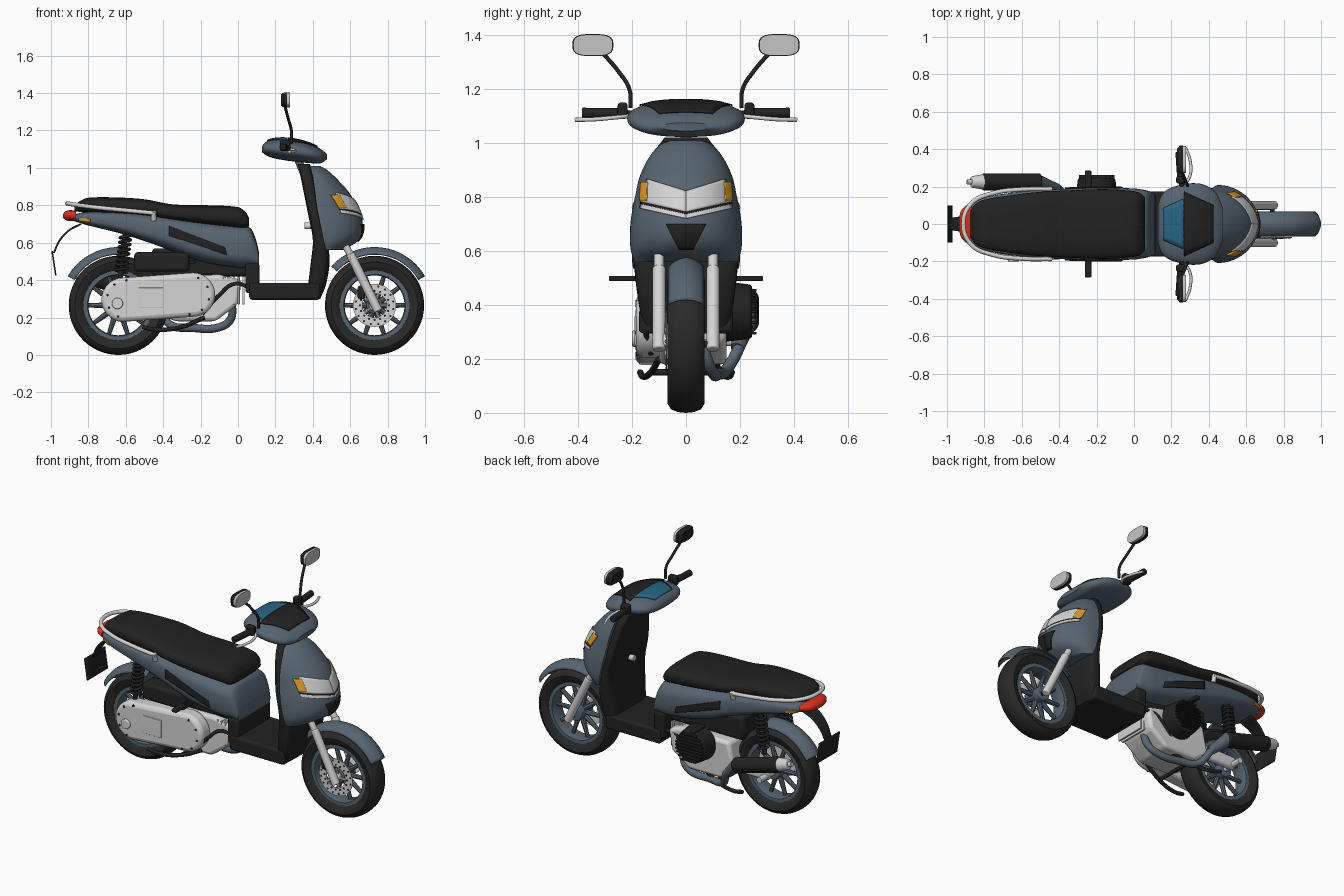
import bpy, bmesh
from math import sin, cos, pi, radians
from mathutils import Vector

cube = bpy.data.objects.get("Cube")
if cube:
    bpy.data.objects.remove(cube)


def material(name, *rgb):
    m = bpy.data.materials.new(name)
    m.use_nodes = True
    m.diffuse_color = (*rgb, 1)
    m.node_tree.nodes["Principled BSDF"].inputs["Base Color"].default_value = (*rgb, 1)
    return m


SLATE = material("slate paint", .095, .13, .165)
BLACK = material("black plastic", .016, .016, .016)
TYRE = material("tyre rubber", .022, .022, .022)
WHITE = material("light metal", .66, .66, .66)
ORANGE = material("orange lens", .7, .33, .025)
RED = material("red lens", .72, .03, .012)
BLUE = material("blue display", .02, .13, .23)
GREY = material("mirror glass", .56, .56, .56)
SIDES = (("near", -1), ("far", 1))


def finish(name, mesh, mat, bevel=0, solid=0):
    mesh.materials.clear()
    mesh.materials.append(mat)
    ob = bpy.data.objects.new(name, mesh)
    bpy.context.collection.objects.link(ob)
    for p in mesh.polygons:
        p.use_smooth = True
    mesh.set_sharp_from_angle(angle=radians(40))
    if solid:
        m = ob.modifiers.new("Thickness", 'SOLIDIFY')
        m.thickness, m.offset = solid, 0
    if bevel:
        m = ob.modifiers.new("Bevel", 'BEVEL')
        m.width, m.segments = bevel, 3
    return ob


def grid(name, rows, mat, closed=True, caps=True, loop=False, **kw):
    """Skin a list of equal-length point rows."""
    bm = bmesh.new()
    vs = [[bm.verts.new(p) for p in r] for r in rows]
    n, k = len(vs), len(vs[0])
    for i in range(n if loop else n - 1):
        a, b = vs[i], vs[(i + 1) % n]
        for j in range(k if closed else k - 1):
            q = (j + 1) % k
            bm.faces.new((a[j], a[q], b[q], b[j]))
    if closed and caps and not loop:
        bm.faces.new(vs[0])
        bm.faces.new(vs[-1])
    bmesh.ops.recalc_face_normals(bm, faces=bm.faces)
    mesh = bpy.data.meshes.new(name)
    bm.to_mesh(mesh)
    bm.free()
    return finish(name, mesh, mat, **kw)


def at(sec, s):
    """Smoothly interpolate the columns of a section table at s."""
    n = len(sec)
    i = max(k for k in range(n - 1) if k == 0 or sec[k][0] <= s)
    h = sec[i + 1][0] - sec[i][0]
    t = min(1, max(0, (s - sec[i][0]) / h))

    def slope(k, c):
        a, b = sec[max(k - 1, 0)], sec[min(k + 1, n - 1)]
        return (b[c] - a[c]) / (b[0] - a[0]) * h
    return [(2*t**3 - 3*t*t + 1) * sec[i][c] + (t**3 - 2*t*t + t) * slope(i, c)
            + (3*t*t - 2*t**3) * sec[i + 1][c] + (t**3 - t*t) * slope(i + 1, c)
            for c in range(1, len(sec[0]))]


def power(v, e):
    return abs(v) ** e * (1 if v >= 0 else -1)


def loft(name, sec, mat, axis='x', n=2.5, half=False, steps=5, seg=40):
    """Rounded body through sections (position, low, high, half width)."""
    rows = []
    stops = [a[0] + (b[0] - a[0]) * k / steps for a, b in zip(sec, sec[1:]) for k in range(steps)]
    for s in stops + [sec[-1][0]]:
        lo, hi, w = at(sec, s)
        row = []
        for k in range(seg + 1 if half else seg):
            t = (pi if half else 2 * pi) * k / seg
            y, e = w * power(cos(t), 2 / n), power(sin(t), 2 / n)
            v = lo + (hi - lo) * e if half else (lo + hi) / 2 + (hi - lo) / 2 * e
            row.append((s, y, v) if axis == 'x' else (v, y, s))
        rows.append(row)
    return grid(name, rows, mat)


def patch(name, quad, surf, mat, solid=.006, nu=14, nv=8):
    """Thin plate over a surface, bounded by four surface coordinates."""
    a, b, c, d = map(Vector, quad)
    rows = [[surf(*((a*(1-u) + b*u)*(1-v) + (d*(1-u) + c*u)*v))
             for u in (i / nu for i in range(nu + 1))] for v in (j / nv for j in range(nv + 1))]
    return grid(name, rows, mat, closed=False, solid=solid)


def lathe(name, prof, centre, mat, loop=False, seg=56):
    """Revolve (radius, y) points about a line along y."""
    rows = [[Vector(centre) + Vector((r*cos(2*pi*k/seg), y, r*sin(2*pi*k/seg)))
             for k in range(seg)] for r, y in prof]
    return grid(name, rows, mat, loop=loop)


def rod(name, p, q, r, mat, r2=None, seg=20, bevel=0):
    p, q = Vector(p), Vector(q)
    rot = (q - p).to_track_quat('Z', 'Y')
    rows = [[c + rot @ Vector((k*cos(2*pi*i/seg), k*sin(2*pi*i/seg), 0)) for i in range(seg)]
            for c, k in ((p, r), (q, r2 or r))]
    return grid(name, rows, mat, bevel=bevel)


def box(name, lo, hi, mat, bevel=.01):
    (a, b, c), (d, e, f) = lo, hi
    rows = [[(a, b, z), (d, b, z), (d, e, z), (a, e, z)] for z in (c, f)]
    return grid(name, rows, mat, bevel=bevel)


def prism(name, pts, y0, y1, mat, bevel=.01):
    return grid(name, [[(x, y, z) for x, z in pts] for y in (y0, y1)], mat, bevel=bevel)


def tube(name, pts, r, mat):
    cu = bpy.data.curves.new(name, 'CURVE')
    cu.dimensions, cu.bevel_depth, cu.bevel_resolution = '3D', r, 3
    cu.resolution_u, cu.use_fill_caps = 6, True
    sp = cu.splines.new('BEZIER')
    sp.bezier_points.add(len(pts) - 1)
    for b, p in zip(sp.bezier_points, pts):
        b.co, b.handle_left_type, b.handle_right_type = p, 'AUTO', 'AUTO'
    tmp = bpy.data.objects.new(name + " path", cu)
    mesh = bpy.data.meshes.new_from_object(tmp)
    bpy.data.objects.remove(tmp)
    return finish(name, mesh, mat)


# Wheels and mudguards
for end, wx, a0, a1 in (("front", .73, 30, 138), ("rear", -.64, 80, 150)):
    c = Vector((wx, 0, .265))
    lathe(end + "_tyre", [(.183, -.045), (.205, -.062), (.232, -.068), (.252, -.055), (.262, -.03), (.265, 0),
          (.262, .03), (.252, .055), (.232, .068), (.205, .062), (.183, .045)], c, TYRE, loop=True)
    lathe(end + "_rim", [(.19, -.048), (.165, -.048), (.16, -.03), (.16, .03), (.165, .048), (.19, .048)],
          c, SLATE, loop=True)
    rod(end + "_hub", c - Vector((0, .06, 0)), c + Vector((0, .06, 0)), .045, SLATE, bevel=.006)
    for k in range(10):
        d = Vector((cos(pi*k/5), 0, sin(pi*k/5)))
        rod(end + "_spoke", c + d*.035, c + d*.168, .017, SLATE, .011, seg=8)
    patch(end + "_mudguard", [(a0, -1), (a1, -1), (a1, 1), (a0, 1)],
          lambda a, v: c + Vector((cos(radians(a)) * (.308 - .035*v*v), v * .065,
                                   sin(radians(a)) * (.308 - .035*v*v))), SLATE, .007, 30, 10)

# Brake disc, fork
hub = Vector((.73, 0, .265))
lathe("brake_disc", [(.065, -.07), (.115, -.07), (.115, -.075), (.065, -.075)], hub, WHITE, loop=True)
rod("disc_carrier", (.73, -.05, .265), (.73, -.085, .265), .03, WHITE, bevel=.005)
for k in range(32):
    t, r = 2*pi*k/32, (.078, .102)[k % 2]
    p = hub + Vector((r*cos(t), -.0745, r*sin(t)))
    rod("disc_hole", p, p - Vector((0, .002, 0)), .006, BLACK, seg=8)
for k in range(5):
    t = 2*pi*k/5
    rod("disc_arm", (.73, -.072, .265), hub + Vector((.07*cos(t), -.072, .07*sin(t))), .008, WHITE, seg=8)
rod("front_axle", (.74, -.12, .255), (.74, .12, .255), .012, BLACK)
for tag, s in SIDES:
    rod(tag + "_fork_slider", (.60, s*.1, .54), (.75, s*.1, .235), .024, WHITE, bevel=.006)
    rod(tag + "_fork_tube", (.565, s*.1, .60), (.61, s*.1, .52), .019, WHITE)
box("brake_caliper", (.64, -.095, .30), (.68, -.06, .37), BLACK)

# Front shield with lamps
SHIELD = [(.56, .47, .56, .19), (.60, .46, .63, .204), (.65, .45, .664, .208), (.72, .435, .664, .204),
          (.80, .42, .635, .189), (.88, .41, .585, .17), (.95, .4, .52, .135), (.99, .39, .475, .1),
          (1.01, .385, .44, .06)]
loft("front_shield", SHIELD, SLATE, 'z', 2, True)


def on_shield(y, z):
    xb, xf, w = at(SHIELD, z)
    return (xb + (xf - xb) * max(0, 1 - (y / w)**2) ** .5 + .005, y * 1.015, z)


for tag, s in SIDES:
    for part, mat, q in (("headlamp", WHITE, [(0, .744), (.165, .782), (.142, .867), (0, .822)]),
                         ("lamp_gap", BLACK, [(0, .736), (.165, .774), (.165, .782), (0, .744)]),
                         ("lamp_trim", WHITE, [(0, .72), (.168, .758), (.165, .774), (0, .736)]),
                         ("grille", BLACK, [(0, .605), (.025, .605), (.072, .70), (0, .70)])):
        patch(f"{tag}_{part}", [(s*y, z) for y, z in q], on_shield, mat)
    patch(tag + "_front_indicator", [(s*y, z) for y, z in ((.142, .785), (.168, .785), (.164, .855), (.139, .855))],
          lambda y, z: Vector(on_shield(y, z)) + Vector((.005, 0, 0)), ORANGE, .008)

# Inner leg shield, floor and step
loft("leg_shield", [(.30, .37, .44, .15), (.375, .375, .47, .17), (.5, .39, .49, .188), (.615, .4, .475, .195),
     (.75, .375, .44, .188), (.85, .355, .425, .166), (.95, .335, .405, .13), (1.02, .32, .385, .08)],
     BLACK, 'z', 4)
box("floorboard", (.06, -.175, .295), (.44, .175, .385), BLACK, .015)
box("floor_step", (.04, -.165, .33), (.115, .165, .49), BLACK, .015)
rod("key_lock", (.39, 0, .69), (.355, 0, .69), .018, WHITE, bevel=.003)
rod("steering_stem", (.36, 0, .95), (.31, 0, 1.07), .02, SLATE)

# Handlebar pod with display
POD = [(.128, 1.085, 1.115, .1), (.145, 1.07, 1.135, .15), (.18, 1.055, 1.15, .185), (.24, 1.042, 1.156, .207),
       (.31, 1.033, 1.149, .218), (.38, 1.026, 1.13, .208), (.44, 1.024, 1.102, .165), (.475, 1.045, 1.075, .09)]
loft("handlebar_pod", POD, SLATE, n=2.3)


def on_pod(x, y):
    lo, hi, w = at(POD, x)
    return (x, y, (lo + hi)/2 + (hi - lo)/2 * max(0, 1 - abs(y / w)**2.3)**(1/2.3) + .005)


patch("display", [(.155, -.085), (.265, -.135), (.265, .135), (.155, .085)], on_pod, BLUE)
patch("pod_cover", [(.268, -.172), (.425, -.1), (.425, .1), (.268, .172)], on_pod, BLACK)
for tag, s in SIDES:
    rod(tag + "_bar", (.26, s*.18, 1.105), (.25, s*.25, 1.11), .014, BLACK)
    rod(tag + "_grip", (.25, s*.24, 1.11), (.24, s*.385, 1.112), .019, BLACK, bevel=.004)
    box(tag + "_switch", (.225, s*.235 - .018, 1.09), (.28, s*.235 + .018, 1.15), BLACK)
    tube(tag + "_lever", [(.27, s*.21, 1.1), (.3, s*.26, 1.095), (.3, s*.34, 1.088), (.275, s*.41, 1.086)],
         .008, WHITE)
    tube(tag + "_mirror_stem", [(.285, s*.205, 1.13), (.285, s*.21, 1.2), (.268, s*.25, 1.265),
                                (.25, s*.31, 1.335)], .008, BLACK)
    for part, x0, x1, k, mat in (("shell", .23, .262, 1, BLACK), ("glass", .262, .277, .96, GREY)):
        rows = [[(x, s*.345 + j*.076*k*power(cos(t), .65), 1.363 + j*.041*k*power(sin(t), .65))
                 for t in (2*pi*i/32 for i in range(32))]
                for x, j in ((x0, .75 if mat is BLACK else 1), ((x0 + x1)/2, 1), (x1, 1))]
        grid(f"{tag}_mirror_{part}", rows, mat)

# Rear body, seat and tail
BODY = [(-.89, .72, .75, .09), (-.8, .692, .765, .14), (-.63, .65, .765, .17), (-.445, .59, .75, .185),
        (-.2, .5, .715, .193), (0, .466, .69, .19), (.065, .465, .68, .18), (.095, .466, .62, .17),
        (.112, .47, .55, .16)]
loft("rear_body", BODY, SLATE, n=3.5)
loft("seat", [(-.875, .77, .795, .07), (-.85, .765, .82, .105), (-.8, .76, .84, .13), (-.65, .75, .842, .155),
     (-.5, .74, .832, .172), (-.35, .715, .805, .18), (-.15, .69, .8, .186), (0, .675, .79, .175),
     (.04, .672, .765, .162), (.06, .69, .73, .14)], BLACK, n=3)
for tag, s in SIDES:
    def on_body(x, z):
        lo, hi, w = at(BODY, x)
        e = abs((z - (lo + hi)/2) / ((hi - lo)/2))
        return (x, s * (w * max(0, 1 - e**3.5)**(1/3.5) + .004), z)
    patch(tag + "_side_vent", [(-.37, .638), (-.06, .535), (-.07, .575), (-.37, .69)], on_body, BLACK)
    patch(tag + "_rear_indicator", [(-.85, .715), (-.79, .71), (-.79, .728), (-.85, .73)], on_body, ORANGE)
    rod(tag + "_rail_mount", (-.45, s*.175, .72), (-.45, s*.188, .765), .014, WHITE)
    box(tag + "_foot_peg", (-.262, s*.235 - .05, .488), (-.228, s*.235 + .05, .508), BLACK, .005)
    # Rear shock with coil spring
    y = s * .12
    rod(tag + "_shock", (-.63, y, .4), (-.60, y, .67), .014, BLACK)
    tube(tag + "_shock_spring", [(-.625 + .025*k/72 + .029*cos(k*pi/4.5), y + .029*sin(k*pi/4.5), .44 + .2*k/72)
                                 for k in range(73)], .008, BLACK)
loft("tail_light", [(-.936, .735, .752, .03), (-.925, .722, .766, .07), (-.9, .716, .774, .098),
     (-.865, .715, .77, .118)], RED, n=2.5)
tube("grab_rail", [(-.44, -.187, .757), (-.6, -.185, .773), (-.76, -.163, .789), (-.87, -.11, .803), (-.912, 0, .81),
     (-.87, .11, .803), (-.76, .163, .789), (-.6, .185, .773), (-.44, .187, .757)], .012, WHITE)
STRAP = [(0, -.84, .70), (.35, -.905, .665), (.7, -.955, .61), (1, -.985, .545)]
patch("plate_strap", [(0, -.05), (1, -.03), (1, .03), (0, .05)],
      lambda t, y: (at(STRAP, t)[0], y, at(STRAP, t)[1]), BLACK, .01)
patch("plate_holder", [(0, -.1), (1, -.1), (1, .1), (0, .1)],
      lambda t, y: (-.994 + .02*t, y, .555 - .13*t), BLACK, .008)

# Drive cover, engine, frame
arc = [(-.615 + .115*cos(t), .295 + .118*sin(t)) for t in (pi/2 + pi*k/14 for k in range(15))]
arc += [(-.24 + .118*cos(t), .322 + .118*sin(t)) for t in (-pi/2 + pi*k/14 for k in range(15))]
prism("drive_cover", arc, -.185, -.085, WHITE, .025)
rod("drive_cover_hub", (-.645, -.18, .275), (-.645, -.2, .275), .03, WHITE, bevel=.005)
box("cover_panel", (-.53, -.19, .25), (-.4, -.18, .36), WHITE, .003)
for k in range(0, 30, 3):
    x, z = arc[k]
    x, z = x*.9 - .043, z*.86 + .043
    rod("cover_bolt", (x, -.17, z), (x, -.188, z), .007, BLACK, seg=8)
prism("crankcase", [(-.44, .24), (-.34, .18), (-.12, .18), (0, .27), (.02, .4), (-.1, .43), (-.4, .42)],
      -.1, .15, WHITE, .02)
for k in range(5):
    box("cylinder_fin", (-.08 + k*.026, -.1, .27), (-.068 + k*.026, .1, .42), WHITE, .003)
box("air_box", (-.555, -.165, .445), (-.26, -.05, .55), BLACK, .02)
box("inner_frame", (-.46, -.07, .42), (.06, .09, .57), BLACK, .02)
rod("rear_axle", (-.64, -.15, .265), (-.64, .19, .265), .018, WHITE)
box("rear_arm", (-.66, .09, .24), (-.3, .13, .32), WHITE, .015)
for tag, s in SIDES:
    tube(tag + "_engine_strut", [(.07, s*.13, .36), (-.02, s*.14, .38), (-.1, s*.15, .32), (-.19, s*.13, .22)],
         .011, BLACK)
    tube(tag + "_stand_leg", [(-.18, s*.1, .2), (-.3, s*.13, .15), (-.44, s*.16, .135), (-.51, s*.17, .15)],
         .012, BLACK)
rod("stand_bar", (-.3, -.13, .15), (-.3, .13, .15), .012, BLACK)

# Fan cover with ribs
rod("fan_cover", (-.2, .14, .375), (-.2, .245, .375), .112, BLACK, .1, seg=40, bevel=.012)
for k in range(-4, 5):
    w, z = (.095**2 - (k*.02)**2) ** .5, .375 + k*.02
    box("fan_rib", (-.2 - w, .235, z - .005), (-.2 + w, .262, z + .005), BLACK, .002)

# Exhaust
tube("exhaust_pipe", [(-.03, .05, .28), (-.04, .08, .19), (-.1, .1, .148), (-.25, .12, .145), (-.36, .15, .16),
     (-.42, .2, .25), (-.5, .222, .335)], .022, SLATE)
rod("exhaust_cone", (-.41, .19, .24), (-.52, .225, .345), .025, SLATE, .042)
rod("muffler", (-.5, .225, .335), (-.81, .225, .422), .046, BLACK, seg=28, bevel=.01)
rod("muffler_cap", (-.8, .225, .42), (-.87, .225, .44), .042, WHITE, .03, seg=28, bevel=.006)
rod("muffler_outlet", (-.865, .225, .438), (-.892, .225, .446), .014, WHITE)
